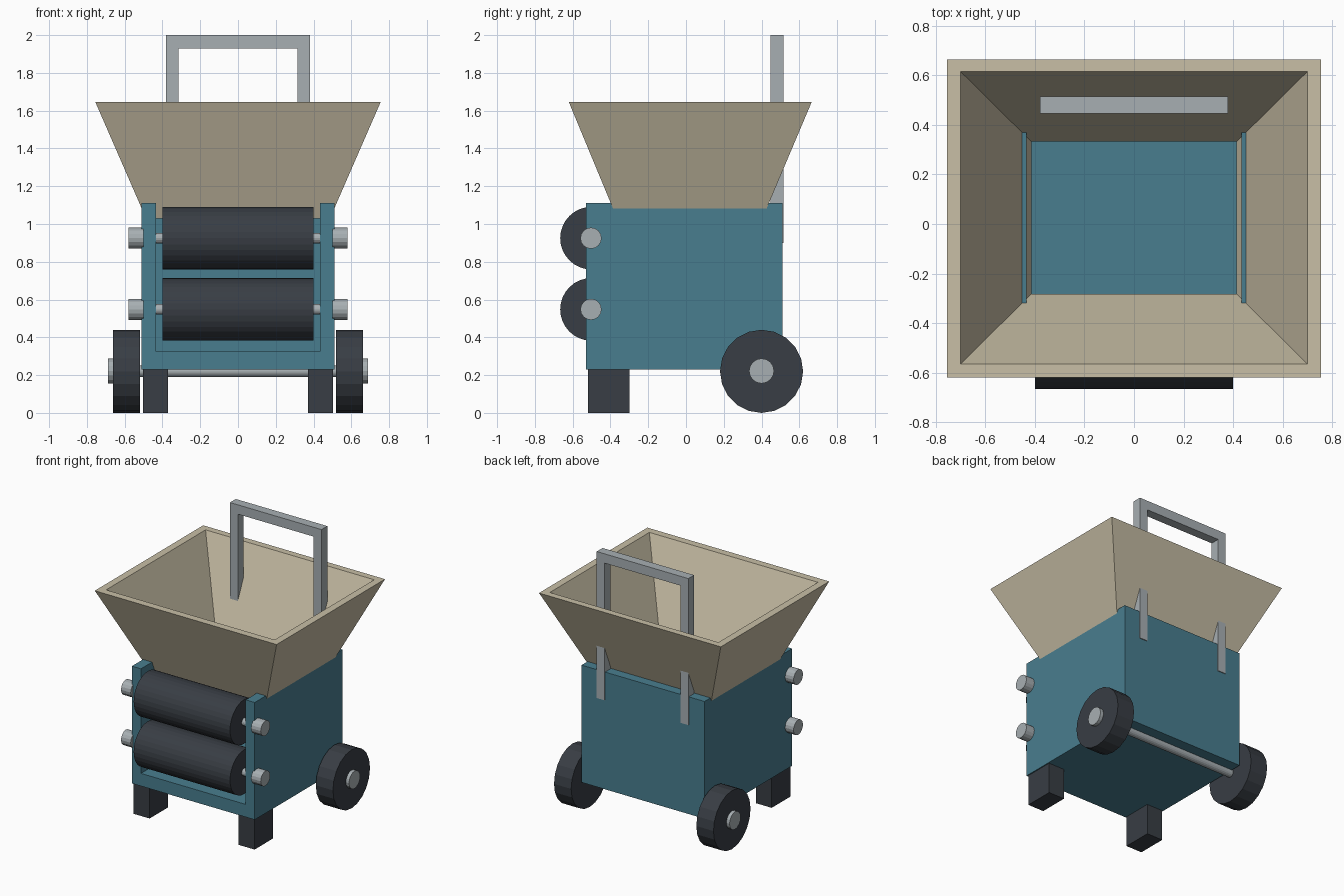
import bpy
import bmesh
from mathutils import Matrix, Vector

default = bpy.data.objects.get("Cube")
if default:
    bpy.data.objects.remove(default, do_unlink=True)


def material(name, color):
    mat = bpy.data.materials.new(name)
    mat.use_nodes = True
    rgba = (*color, 1.0)
    mat.diffuse_color = rgba
    mat.node_tree.nodes["Principled BSDF"].inputs["Base Color"].default_value = rgba
    return mat


BLUE = material("teal_blue_paint", (0.066, 0.207, 0.275))
TAN = material("sand_paint", (0.58, 0.52, 0.38))
DARK = material("dark_rubber", (0.040, 0.047, 0.058))
METAL = material("light_grey_metal", (0.39, 0.43, 0.45))


def finish(name, bm, mat):
    bmesh.ops.recalc_face_normals(bm, faces=bm.faces)
    mesh = bpy.data.meshes.new(name)
    bm.to_mesh(mesh)
    bm.free()
    obj = bpy.data.objects.new(name, mesh)
    bpy.context.collection.objects.link(obj)
    mesh.materials.append(mat)
    return obj


def box(name, low, high, mat):
    low, high = Vector(low), Vector(high)
    bm = bmesh.new()
    bmesh.ops.create_cube(bm, size=1, matrix=Matrix.Translation((low + high) / 2)
                          @ Matrix.Diagonal((*(high - low), 1)))
    return finish(name, bm, mat)


def rod(name, x0, x1, y, z, radius, sides, mat):
    """Cylinder lying along x."""
    bm = bmesh.new()
    bmesh.ops.create_cone(bm, cap_ends=True, segments=sides, radius1=radius, radius2=radius,
                          depth=x1 - x0,
                          matrix=Matrix.Translation(((x0 + x1) / 2, y, z))
                          @ Matrix.Rotation(1.5707963, 4, "Y"))
    return finish(name, bm, mat)


def prism_y(name, outline, y0, y1, mat):
    """Outline in x and z, extruded along y."""
    bm = bmesh.new()
    face = bm.faces.new([bm.verts.new((x, y0, z)) for x, z in outline])
    moved = bmesh.ops.extrude_face_region(bm, geom=[face])["geom"]
    verts = [v for v in moved if isinstance(v, bmesh.types.BMVert)]
    bmesh.ops.translate(bm, verts=verts, vec=(0, y1 - y0, 0))
    return finish(name, bm, mat)


# Housing, hollow and open at the front and top
housing = box("housing", (-0.51, -0.53, 0.23), (0.51, 0.51, 1.11), BLUE)
cutter = box("housing_cutter", (-0.435, -0.8, 0.325), (0.435, 0.43, 1.4), BLUE)
cutter.hide_render = True
cut = housing.modifiers.new("hollow", "BOOLEAN")
cut.operation = "DIFFERENCE"
cut.solver = "EXACT"
cut.object = cutter
bpy.context.view_layer.objects.active = housing
bpy.ops.object.modifier_apply(modifier=cut.name)
bpy.data.objects.remove(cutter, do_unlink=True)

# Hopper: flared funnel with thick walls, made of four rectangular rings
bm = bmesh.new()
rings = []
for half_x, front, back, z in ((0.755, -0.62, 0.665, 1.645), (0.70, -0.565, 0.615, 1.645),
                               (0.415, -0.283, 0.333, 1.03), (0.487, -0.365, 0.405, 1.03)):
    rings.append([bm.verts.new(p) for p in ((-half_x, front, z), (half_x, front, z),
                                            (half_x, back, z), (-half_x, back, z))])
for a, b in zip(rings, rings[1:] + rings[:1]):
    for i in range(4):
        j = (i + 1) % 4
        bm.faces.new((a[i], a[j], b[j], b[i]))
finish("hopper", bm, TAN)

# Push handle running down the back
handle = [(-0.38, 0.9), (-0.38, 2.0), (0.38, 2.0), (0.38, 0.9),
          (0.315, 0.9), (0.315, 1.93), (-0.315, 1.93), (-0.315, 0.9)]
prism_y("handle", handle, 0.447, 0.516, METAL)

# Rollers with shafts and end caps
for label, z in (("upper", 0.925), ("lower", 0.548)):
    rod(label + "_roller", -0.40, 0.40, -0.50, z, 0.166, 32, DARK)
    rod(label + "_roller_shaft", -0.54, 0.54, -0.50, z, 0.028, 16, METAL)
    for side, s in (("left", 1), ("right", -1)):
        x0, x1 = sorted((s * 0.50, s * 0.58))
        rod(f"{side}_{label}_roller_cap", x0, x1, -0.503, z, 0.056, 16, METAL)

# Rear wheels, hubs and front feet
rod("wheel_axle", -0.66, 0.66, 0.40, 0.22, 0.03, 16, METAL)
for side, s in (("left", 1), ("right", -1)):
    x0, x1 = sorted((s * 0.52, s * 0.662))
    rod(side + "_wheel", x0, x1, 0.40, 0.22, 0.22, 20, DARK)
    x0, x1 = sorted((s * 0.60, s * 0.688))
    rod(side + "_wheel_hub", x0, x1, 0.40, 0.222, 0.066, 16, METAL)
    x0, x1 = sorted((s * 0.37, s * 0.502))
    box(side + "_foot", (x0, -0.52, 0), (x1, -0.30, 0.23), DARK)
